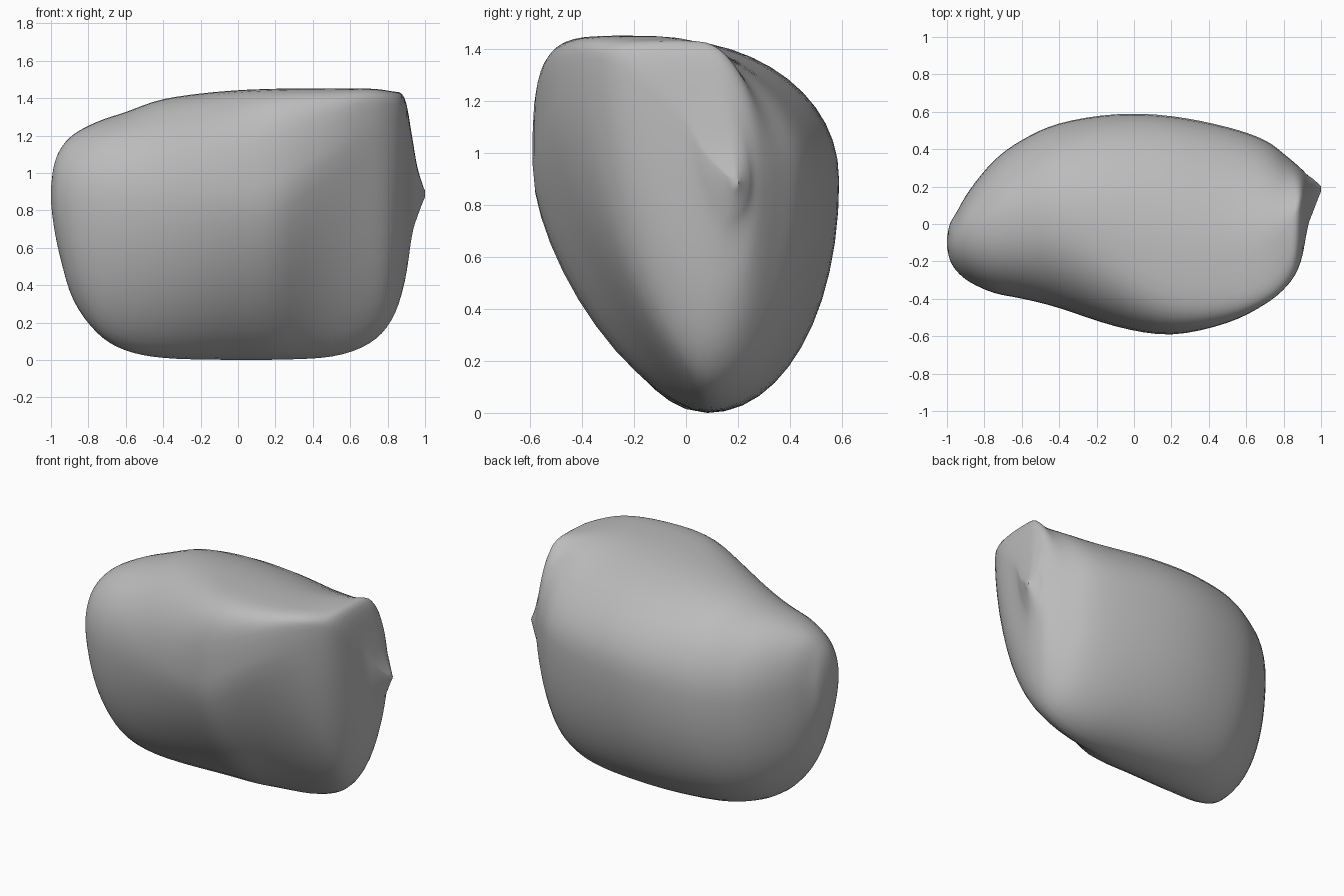
import bpy
import bmesh
from math import sin, cos, pi
from mathutils import Vector

cube = bpy.data.objects.get("Cube")
if cube:
    bpy.data.objects.remove(cube, do_unlink=True)

RING_POINTS = 48
STEPS_PER_STATION = 4

# Cross-sections from the rounded end to the pointed end:
# x, bottom z, top z, front y, back y, top y, bottom y, girth z, front shoulder squareness
STATIONS = [
    (-1, .85, .92, -.12, -.08, -.1, -.1, .88, 2),
    (-.985, .72, 1.04, -.19, 0, -.1, -.1, .88, 2),
    (-.95, .55, 1.13, -.25, .06, -.08, -.1, .88, 2),
    (-.88, .32, 1.21, -.31, .18, -.04, -.09, .87, 2.1),
    (-.75, .14, 1.28, -.37, .34, 0, -.07, .86, 2.2),
    (-.6, .05, 1.33, -.4, .45, .03, -.02, .86, 2.2),
    (-.4, .01, 1.4, -.45, .54, .02, .03, .87, 2.2),
    (-.1, 0, 1.44, -.55, .59, -.07, .07, .9, 2.7),
    (.2, 0, 1.455, -.595, .58, -.18, .08, .92, 4),
    (.5, .015, 1.455, -.53, .52, -.18, .08, .94, 5),
    (.7, .085, 1.455, -.43, .45, -.1, .08, .95, 6),
    (.82, .21, 1.44, -.33, .36, 0, .08, .94, 5),
    (.89, .41, 1.41, -.21, .3, .1, .1, .92, 3),
    (.93, .67, 1.2, -.01, .26, .14, .14, .9, 2),
    (.96, .77, 1.03, .07, .24, .17, .17, .9, 2),
    (1, .88, .9, .18, .2, .19, .19, .89, 2),
]


def spline(a, b, c, d, t):
    """Smoothly blend from b to c."""
    return b + t / 2 * (c - a + t * (2 * a - 5 * b + 4 * c - d + t * (3 * (b - c) + d - a)))


def blended_stations():
    last = len(STATIONS) - 1
    for i in range(last):
        near = [STATIONS[max(0, min(last, i + k))] for k in (-1, 0, 1, 2)]
        for step in range(STEPS_PER_STATION):
            t = step / STEPS_PER_STATION
            yield [spline(*values, t) for values in zip(*near)]
    yield list(STATIONS[last])


def section_point(station, angle):
    """One point of a section made from four curved quarters."""
    x, low, high, front, back, top_y, low_y, girth, square = station
    across, up = cos(angle), sin(angle)
    # Towards the pointed end the front overhangs and the upper back flattens
    overhang = max(0, min(1, (x - .2) / .6))
    if across > 0:
        side = back
        power = 2.05 - .35 * overhang if up > 0 else 2.1
    else:
        side = front
        girth += .75 * overhang * (high - girth)
        undercut = overhang * (1 - overhang)
        power = square if up > 0 else 1.53 - .3 * min(x, 0) + .1 * overhang - undercut
    pole_y, pole_z = (top_y, high) if up > 0 else (low_y, low)
    out = abs(across) ** (2 / power)
    rise = abs(up) ** (2 / power)
    return Vector((x, pole_y + (side - pole_y) * out, girth + (pole_z - girth) * rise))


# Boulder body
bm = bmesh.new()
rings = []
for station in blended_stations():
    ring = []
    for k in range(RING_POINTS):
        ring.append(bm.verts.new(section_point(station, 2 * pi * k / RING_POINTS)))
    rings.append(ring)

for first, second in zip(rings, rings[1:]):
    for k in range(RING_POINTS):
        j = (k + 1) % RING_POINTS
        bm.faces.new((first[k], first[j], second[j], second[k]))
bm.faces.new(rings[0])
bm.faces.new(rings[-1])

# Soften the joins between quarters, then rest the stone on the ground
for repeat in range(2):
    bmesh.ops.smooth_vert(bm, verts=bm.verts, factor=0.5,
                          use_axis_x=False, use_axis_y=True, use_axis_z=True)
ground = min(v.co.z for v in bm.verts)
bmesh.ops.translate(bm, verts=bm.verts, vec=(0, 0, -ground))
bmesh.ops.recalc_face_normals(bm, faces=bm.faces)

mesh = bpy.data.meshes.new("boulder")
bm.to_mesh(mesh)
bm.free()
boulder = bpy.data.objects.new("boulder", mesh)
bpy.context.collection.objects.link(boulder)

# Stone colour
stone = bpy.data.materials.new("stone grey")
stone.use_nodes = True
grey = (0.5, 0.5, 0.5, 1)
stone.diffuse_color = grey
stone.node_tree.nodes["Principled BSDF"].inputs["Base Color"].default_value = grey
mesh.materials.append(stone)

bpy.ops.object.select_all(action='DESELECT')
boulder.select_set(True)
bpy.context.view_layer.objects.active = boulder
bpy.ops.object.shade_smooth_by_angle(angle=pi / 4)
